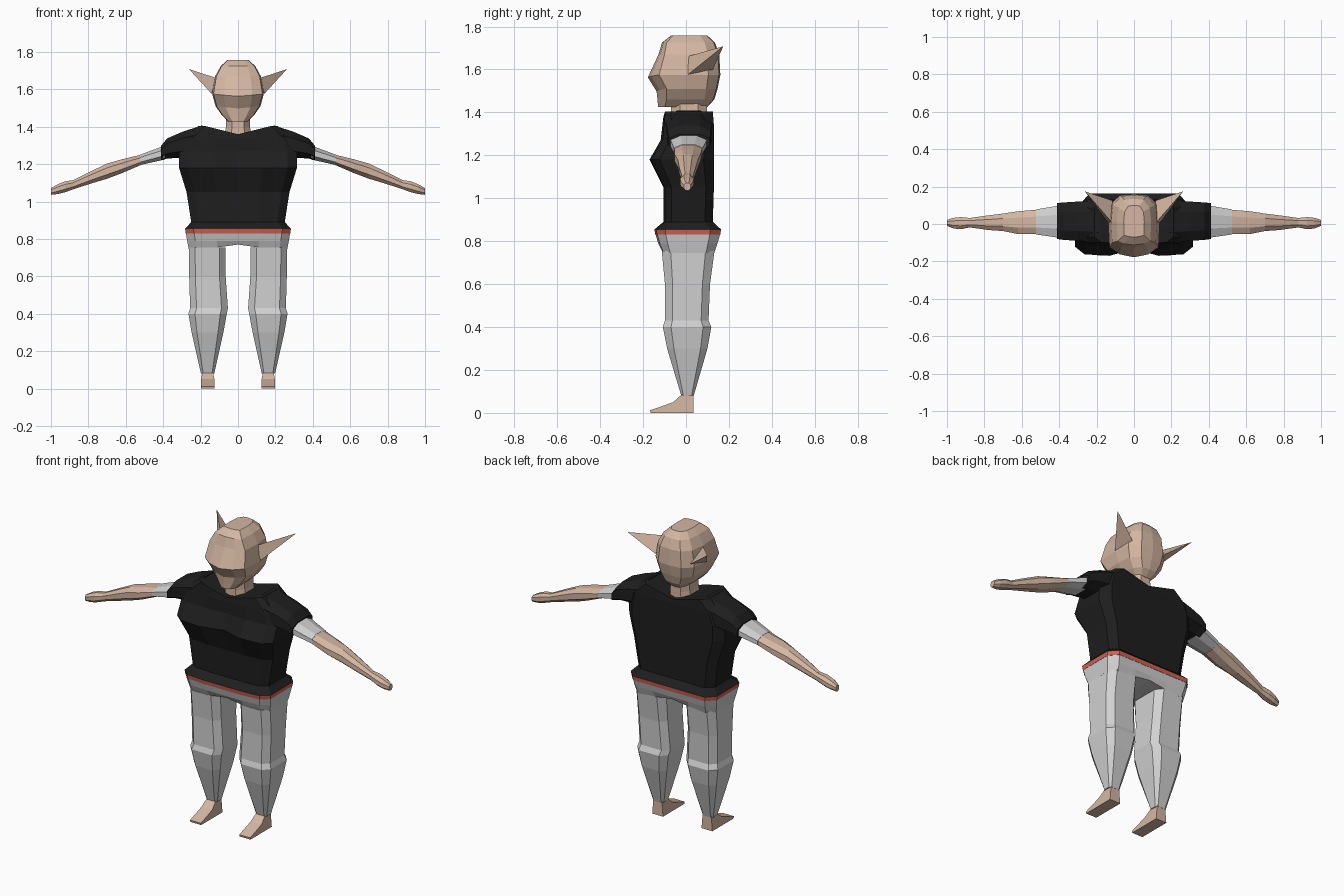
import bpy, bmesh

if "Cube" in bpy.data.objects:
    bpy.data.objects.remove(bpy.data.objects["Cube"])


def mat(name, rgb):
    m = bpy.data.materials.new(name)
    m.diffuse_color = (*rgb, 1)
    m.use_nodes = True
    m.node_tree.nodes["Principled BSDF"].inputs["Base Color"].default_value = m.diffuse_color
    return m


SKIN = mat("skin", (0.66, 0.47, 0.36))
BLACK = mat("black_cloth", (0.013, 0.013, 0.013))
GREY = mat("light_grey_cloth", (0.64, 0.64, 0.64))
RED = mat("red_trim", (0.62, 0.12, 0.09))


def finish(bm, name, mats, rule=None):
    bmesh.ops.recalc_face_normals(bm, faces=bm.faces[:])
    if rule:
        for f in bm.faces:
            f.material_index = rule(f.calc_center_median())
    me = bpy.data.meshes.new(name)
    bm.to_mesh(me)
    bm.free()
    for m in mats:
        me.materials.append(m)
    ob = bpy.data.objects.new(name, me)
    bpy.context.collection.objects.link(ob)
    return ob


def loft(name, rings, mats, rule=None, strips=False):
    """Skin a stack of equal-length rings; strips caps a mirrored ring row by row."""
    bm = bmesh.new()
    vs = [[bm.verts.new(p) for p in r] for r in rings]
    n = len(vs[0])
    for a, b in zip(vs, vs[1:]):
        for i in range(n):
            j = (i + 1) % n
            bm.faces.new((a[i], a[j], b[j], b[i]))
    for r in (vs[0], vs[-1]):
        if strips:
            h = n // 2 + 1
            for side in (r[:h], [r[-k % n] for k in range(h)]):
                for k in range(h // 2):
                    q = [side[k], side[k + 1], side[h - 2 - k], side[h - 1 - k]]
                    q = list(dict.fromkeys(q))
                    if len(q) > 2:
                        bm.faces.new(q)
        else:
            bm.faces.new(r)
    return finish(bm, name, mats, rule)


def mirrored(half):
    """Complete a half ring that runs from front centre to back centre."""
    return half + [(-x, y, z) for x, y, z in half[-2:0:-1]]


def octagon(a0, a1, b0, b1, cut):
    """Rectangle with cut corners, in two axes."""
    da, db = (a1 - a0) * cut, (b1 - b0) * cut
    return [(a0 + da, b0), (a1 - da, b0), (a1, b0 + db), (a1, b1 - db),
            (a1 - da, b1), (a0 + da, b1), (a0, b1 - db), (a0, b0 + db)]


def body_ring(z, w, yf, yb, yc=None, dip=0.0):
    yc = yf if yc is None else yc
    d = (yb - yf) * 0.16
    zz = lambda x: z - dip * max(0, 1 - x / 0.18)
    pts = [(0, yc), (w * .42, yf), (w * .84, yf + .008), (w, yf + d),
           (w, yb - d), (w * .84, yb), (w * .42, yb), (0, yb)]
    return mirrored([(x, y, zz(x)) for x, y in pts])


# Shirt with chest, flared hem and red trim
loft("shirt", [body_ring(*r) for r in (
    (0.83, 0.28, -0.143, 0.16), (0.855, 0.283, -0.147, 0.163),
    (0.89, 0.25, -0.105, 0.125), (1.05, 0.275, -0.105, 0.13),
    (1.18, 0.315, -0.17, 0.13, -0.135), (1.27, 0.315, -0.118, 0.13, -0.108),
    (1.34, 0.29, -0.11, 0.13), (1.405, 0.21, -0.105, 0.125, -0.10, 0.045))],
    [BLACK, RED], lambda c: 1 if c.z < 0.852 else 0, strips=True)

# Trouser seat
loft("trouser_seat", [body_ring(*r) for r in (
    (0.745, 0.263, -0.112, 0.132, None, -0.025), (0.79, 0.272, -0.13, 0.147),
    (0.832, 0.279, -0.142, 0.159))], [GREY], strips=True)

# Head: z, half width, front centre, front corner, back, face width ratio
HEAD = [(1.425, 0.05, -0.13, -0.10, 0.10), (1.46, 0.085, -0.133, -0.09, 0.132),
        (1.51, 0.12, -0.137, -0.09, 0.147), (1.575, 0.138, -0.178, -0.125, 0.16),
        (1.67, 0.122, -0.128, -0.10, 0.155), (1.725, 0.092, -0.112, -0.09, 0.135),
        (1.758, 0.055, -0.07, -0.06, 0.10)]
rings = []
for z, w, yc, ys, yb in HEAD:
    lift = 0.012 if 1.5 < z < 1.6 else 0
    rings.append(mirrored([
        (0, yc, z - lift), (w * .55, yc * .7 + ys * .3, z - lift * .5), (w * .95, ys, z),
        (w, 0.01, z), (w * .92, yb * .65, z), (w * .55, yb * .96, z), (0, yb, z)]))
loft("head", rings, [SKIN], strips=True)

# Neck
loft("neck", [[(x, y, z) for x, y in octagon(-w, w, -0.07, 0.098, 0.25)]
              for z, w in ((1.34, 0.075), (1.40, 0.064), (1.47, 0.062))], [SKIN])

for s, side in ((1, "right"), (-1, "left")):
    # Pointed ear
    bm = bmesh.new()
    base = [bm.verts.new((s * x, y, z)) for x, y, z in (
        (0.115, 0.005, 1.66), (0.142, 0.01, 1.577), (0.115, 0.125, 1.60))]
    tip = bm.verts.new((s * 0.262, 0.174, 1.708))
    bm.faces.new(base)
    for i in range(3):
        bm.faces.new((base[i], base[(i + 1) % 3], tip))
    finish(bm, side + "_ear", [SKIN])

    # Arm pieces: x, y range, z range
    def limb(name, rows, m, cut):
        loft(f"{side}_{name}", [[(s * x, y, z) for y, z in octagon(y0, y1, z0, z1, cut)]
                                for x, y0, y1, z0, z1 in rows], [m])

    limb("shirt_sleeve", [(0.19, -0.10, 0.125, 1.24, 1.408), (0.30, -0.09, 0.12, 1.235, 1.372),
                          (0.378, -0.085, 0.115, 1.23, 1.338),
                          (0.412, -0.08, 0.112, 1.222, 1.298)], BLACK, 0.25)
    limb("under_sleeve", [(0.39, -0.075, 0.10, 1.225, 1.30),
                          (0.525, -0.056, 0.078, 1.195, 1.25)], GREY, 0.28)
    limb("arm", [(0.52, -0.054, 0.076, 1.195, 1.25), (0.62, -0.054, 0.068, 1.152, 1.226),
                 (0.70, -0.038, 0.056, 1.122, 1.203), (0.78, -0.032, 0.046, 1.098, 1.165),
                 (0.88, -0.018, 0.032, 1.066, 1.115)], SKIN, 0.28)
    limb("hand", [(0.878, -0.018, 0.032, 1.066, 1.115), (0.925, -0.028, 0.037, 1.05, 1.108),
                  (0.965, -0.024, 0.033, 1.04, 1.092), (1.0, -0.010, 0.022, 1.036, 1.072)],
         SKIN, 0.28)

    # Trouser leg: z, x range, y range
    LEG = [(0.08, 0.127, 0.198, -0.022, 0.036), (0.30, 0.078, 0.248, -0.088, 0.10),
           (0.40, 0.060, 0.265, -0.108, 0.118), (0.43, 0.054, 0.256, -0.098, 0.105),
           (0.60, 0.066, 0.261, -0.098, 0.112), (0.755, 0.066, 0.263, -0.113, 0.133)]
    loft(side + "_trouser_leg", [[(s * x, y, z) for x, y in octagon(x0, x1, y0, y1, 0.17)]
                                 for z, x0, x1, y0, y1 in LEG], [GREY])

    # Wedge foot, side profile swept across its width
    FOOT = [(0.035, 0.0), (0.035, 0.09), (-0.015, 0.09), (-0.06, 0.05),
            (-0.11, 0.032), (-0.168, 0.012), (-0.165, 0.0)]
    loft(side + "_foot", [[(s * (0.162 + d * (1.15 if z < 0.06 else 0.9)), y, z)
                           for y, z in FOOT] for d in (-0.031, 0.031)], [SKIN])
